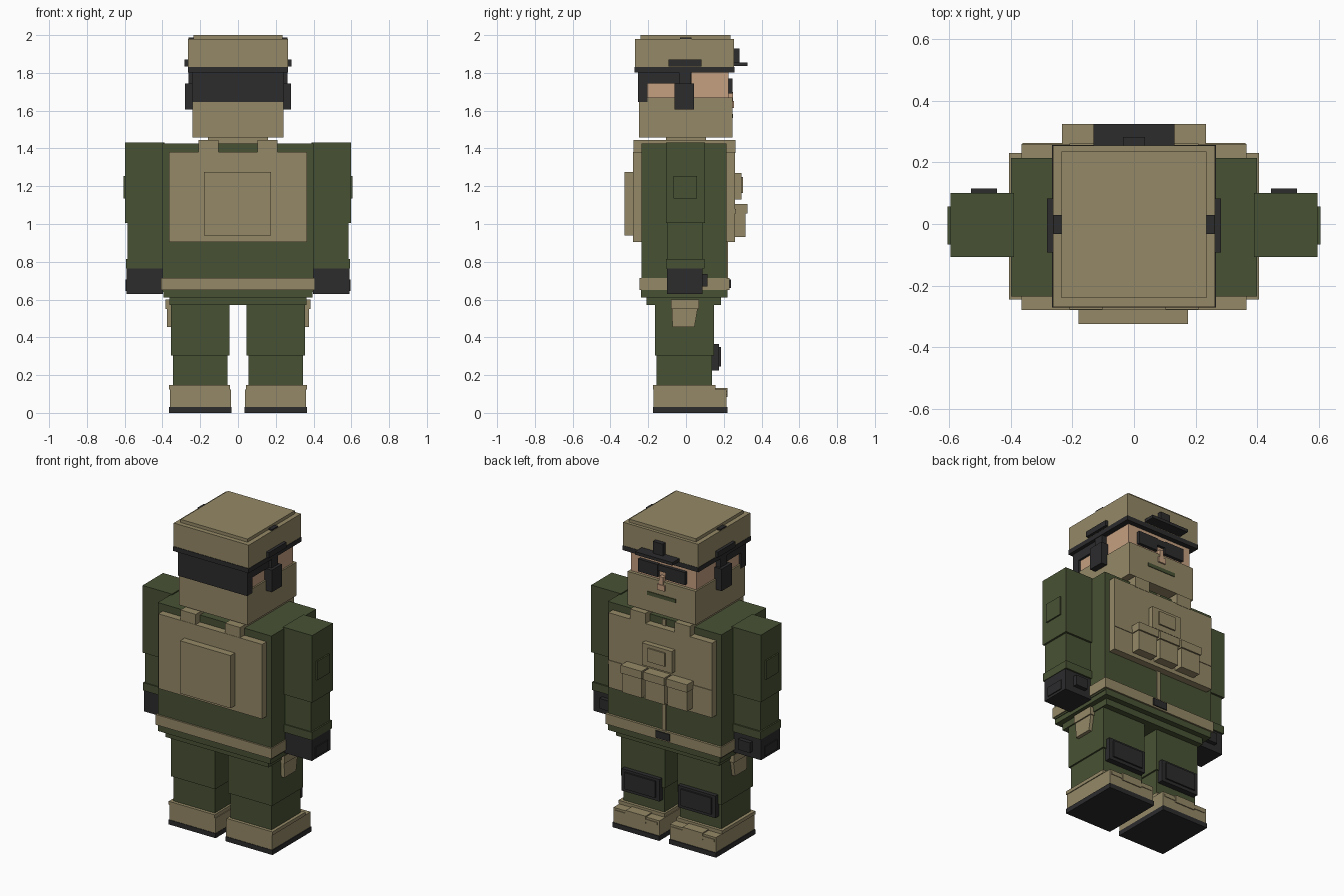
import bpy, bmesh


def material(name, rgb):
    m = bpy.data.materials.new(name)
    m.diffuse_color = (*rgb, 1)
    return m


TAN = material("tan cloth", (0.30, 0.25, 0.135))
GREEN = material("olive green", (0.064, 0.084, 0.034))
DARK = material("charcoal", (0.025, 0.025, 0.027))
SKIN = material("skin", (0.56, 0.35, 0.22))


def box(name, x, y, z, mat, taper=None):
    """Block from (min, max) ranges; taper replaces the y range at the bottom."""
    bm = bmesh.new()
    bmesh.ops.create_cube(bm, size=1)
    for v in bm.verts:
        yr = taper if taper and v.co.z < 0 else y
        v.co = (x[v.co.x > 0], yr[v.co.y > 0], z[v.co.z > 0])
    me = bpy.data.meshes.new(name)
    bm.to_mesh(me)
    bm.free()
    me.materials.append(mat)
    ob = bpy.data.objects.new(name, me)
    bpy.context.collection.objects.link(ob)
    return ob


def pair(name, x, y, z, mat, taper=None):
    """The same block on both sides of the body."""
    box(name + "_right", x, y, z, mat, taper)
    box(name + "_left", (-x[1], -x[0]), y, z, mat, taper)


def mid(w):
    return (-w, w)


# Boots
pair("sole", (0.035, 0.365), (-0.175, 0.22), (0, 0.03), DARK)
pair("boot", (0.037, 0.36), (-0.172, 0.215), (0.03, 0.125), TAN)
pair("boot_collar", (0.042, 0.365), (-0.175, 0.157), (0.125, 0.147), TAN)
pair("boot_tongue", (0.13, 0.27), (0.15, 0.221), (0.085, 0.132), TAN)
pair("boot_strap", (0.05, 0.35), (0.15, 0.219), (0.095, 0.112), TAN)

# Legs
pair("shin", (0.055, 0.345), (-0.155, 0.138), (0.13, 0.305), GREEN)
pair("thigh", (0.045, 0.355), (-0.165, 0.148), (0.305, 0.6), GREEN)
pair("knee_pad", (0.065, 0.33), (0.13, 0.175), (0.225, 0.365), DARK)
pair("knee_plate", (0.09, 0.305), (0.17, 0.185), (0.245, 0.35), DARK)
pair("thigh_pocket", (0.34, 0.377), (-0.075, 0.065), (0.455, 0.57), TAN, (-0.072, 0.045))
pair("pocket_flap", (0.34, 0.385), (-0.08, 0.068), (0.55, 0.6), TAN)

# Torso and belt
box("hips", mid(0.362), (-0.21, 0.185), (0.57, 0.62), GREEN)
box("shirt_hem", mid(0.395), (-0.238, 0.22), (0.61, 0.66), GREEN)
box("torso", mid(0.4), (-0.235, 0.215), (0.64, 1.425), GREEN)
box("belt", mid(0.407), (-0.246, 0.23), (0.65, 0.715), TAN)
box("belt_buckle", mid(0.05), (0.225, 0.237), (0.66, 0.705), DARK)
box("shirt_placket", mid(0.012), (0.21, 0.222), (0.71, 1.42), TAN)
box("neck", mid(0.16), mid(0.105), (1.4, 1.47), TAN)

# Vest
box("vest_back", mid(0.365), (-0.28, -0.23), (0.905, 1.38), TAN)
box("back_pack", (-0.18, 0.175), (-0.325, -0.275), (0.94, 1.275), TAN)
box("vest_front", mid(0.365), (0.21, 0.26), (0.905, 1.38), TAN)
box("vest_webbing", mid(0.363), (0.255, 0.264), (1.055, 1.08), TAN)
pair("shoulder_strap", (0.103, 0.21), (-0.278, 0.262), (1.375, 1.445), TAN)

# Vest pouches
for n, cx in (("left", -0.16), ("middle", 0), ("right", 0.16)):
    box("ammo_pouch_" + n, (cx - 0.068, cx + 0.068), (0.255, 0.315), (0.93, 1.06), TAN)
    box("ammo_flap_" + n, (cx - 0.074, cx + 0.074), (0.255, 0.325), (1.055, 1.105), TAN)
box("chest_pouch", mid(0.105), (0.255, 0.293), (1.13, 1.27), TAN)
box("chest_pouch_panel", mid(0.06), (0.29, 0.302), (1.165, 1.25), TAN)

# Arms
pair("upper_arm", (0.39, 0.597), (-0.107, 0.1), (1.005, 1.432), GREEN)
pair("arm_patch", (0.59, 0.606), (-0.067, 0.057), (1.135, 1.255), GREEN)
pair("forearm", (0.397, 0.585), (-0.1, 0.088), (0.8, 1.01), GREEN)
pair("cuff", (0.39, 0.594), (-0.107, 0.098), (0.765, 0.815), GREEN)
pair("glove", (0.397, 0.59), (-0.1, 0.088), (0.63, 0.77), DARK)
pair("knuckle_guard", (0.445, 0.53), (0.08, 0.115), (0.67, 0.735), DARK)
pair("glove_patch", (0.58, 0.596), (-0.067, 0.055), (0.645, 0.705), DARK)

# Head
box("face", mid(0.23), (-0.23, 0.225), (1.62, 1.81), SKIN)
box("face_mask", mid(0.24), (-0.248, 0.245), (1.457, 1.67), TAN)
box("mouth_slit", mid(0.1), (0.24, 0.249), (1.56, 1.583), GREEN)
box("nose_bridge", mid(0.014), (0.22, 0.25), (1.63, 1.7), SKIN)
box("nose_tip", mid(0.026), (0.22, 0.254), (1.615, 1.65), SKIN)
box("hair_back", mid(0.244), (-0.255, -0.205), (1.645, 1.76), DARK)
box("hair_sides", mid(0.244), (-0.255, 0.028), (1.745, 1.82), DARK)

# Goggles and headset
pair("goggle_lens", (0.028, 0.165), (0.21, 0.246), (1.69, 1.77), DARK)
box("goggle_bridge", mid(0.03), (0.21, 0.243), (1.73, 1.768), DARK)
pair("headset_cup", (0.22, 0.28), (-0.06, 0.042), (1.605, 1.745), DARK)
pair("headset_arm", (0.22, 0.262), (-0.037, 0.027), (1.74, 1.81), DARK)

# Helmet
box("helmet_rim", mid(0.266), (-0.272, 0.257), (1.803, 1.832), DARK)
box("helmet", mid(0.264), (-0.269, 0.255), (1.83, 1.98), TAN)
box("helmet_crown", mid(0.235), (-0.24, 0.235), (1.97, 2.0), TAN)
pair("helmet_rail", (0.255, 0.283), (-0.092, 0.083), (1.835, 1.87), DARK)
pair("helmet_clip", (0.236, 0.262), (-0.032, 0.03), (1.975, 1.988), DARK)
box("visor_shelf", mid(0.132), (0.25, 0.325), (1.836, 1.855), DARK)
box("helmet_mount", mid(0.035), (0.25, 0.283), (1.855, 1.93), DARK)
